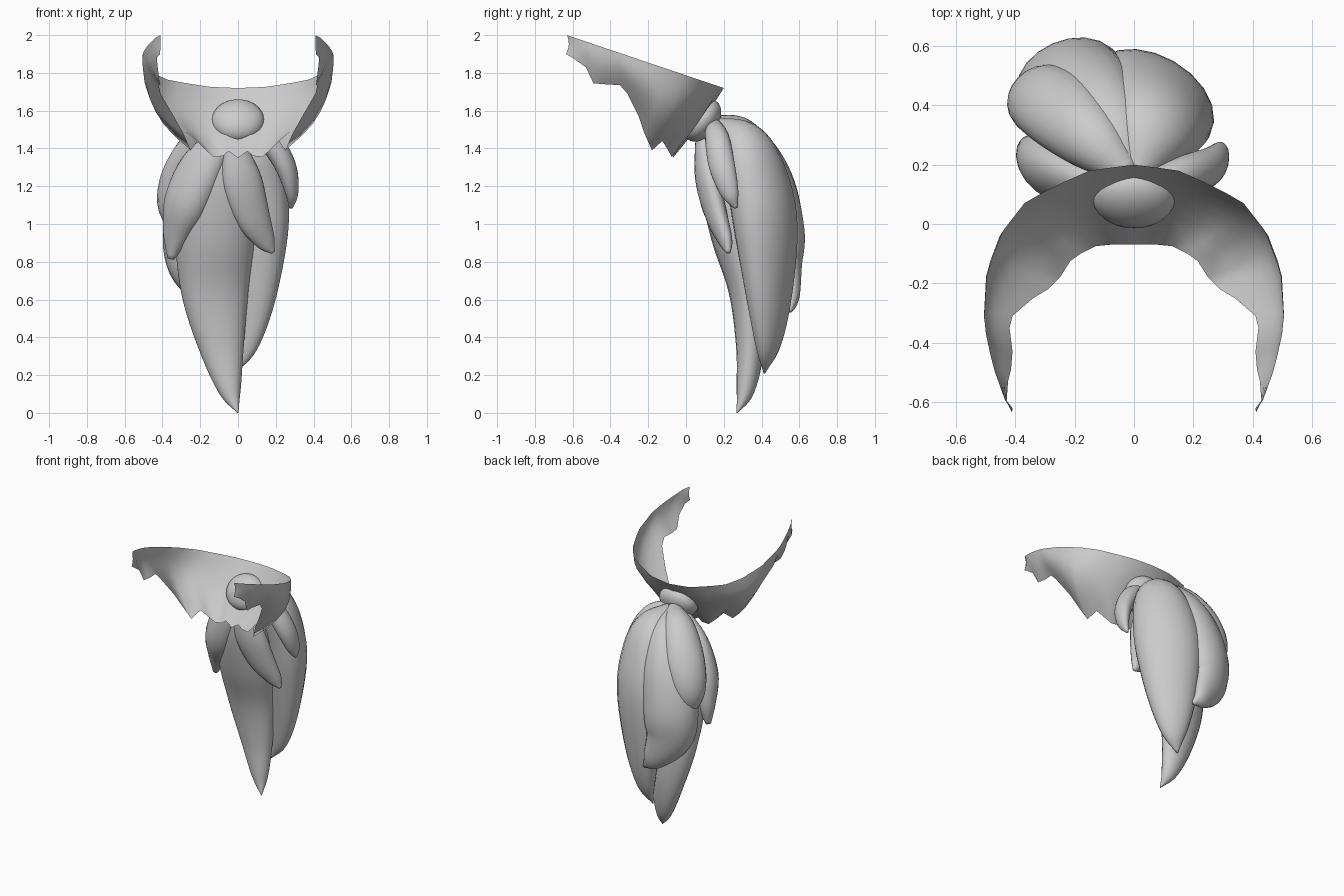
import bpy, math
from mathutils import Vector

hair = bpy.data.materials.new("grey_hair")
hair.diffuse_color = (0.6, 0.6, 0.6, 1)


def make(name, verts, faces):
    me = bpy.data.meshes.new(name)
    me.from_pydata(verts, [], faces)
    me.materials.append(hair)
    me.polygons.foreach_set("use_smooth", [True] * len(me.polygons))
    ob = bpy.data.objects.new(name, me)
    bpy.context.collection.objects.link(ob)
    return ob


def spline(pts, steps):
    # Catmull-Rom through points of any dimension
    p = [Vector(q) for q in pts]
    p = [2 * p[0] - p[1]] + p + [2 * p[-1] - p[-2]]
    out = []
    for i in range(1, len(p) - 2):
        a, b, c, d = p[i - 1:i + 3]
        for s in range(steps):
            t = s / steps
            out.append(0.5 * (2 * b + (c - a) * t + (2 * a - 5 * b + 4 * c - d) * t * t
                              + (3 * b - a - 3 * c + d) * t ** 3))
    return out + [p[-2]]


def lock(name, facing, pts, sides=20, steps=6):
    # Tapered strand: each point is x, y, z, half width, half thickness
    centre = spline([q[:3] for q in pts], steps)
    size = spline([q[3:] for q in pts], steps)
    face_dir = Vector(facing).normalized()
    verts, faces, n = [], [], len(centre)
    for i, c in enumerate(centre):
        tan = (centre[min(i + 1, n - 1)] - centre[max(i - 1, 0)]).normalized()
        across = tan.cross(face_dir).normalized()
        out = across.cross(tan)
        w, t = max(size[i][0], 0.003), max(size[i][1], 0.003)
        for k in range(sides):
            a = 2 * math.pi * k / sides
            verts.append(c + across * w * math.cos(a) + out * t * math.sin(a))
    for i in range(n - 1):
        for k in range(sides):
            j = (k + 1) % sides
            faces.append((i * sides + k, i * sides + j, (i + 1) * sides + j, (i + 1) * sides + k))
    faces.append(tuple(reversed(range(sides))))
    faces.append(tuple(range((n - 1) * sides, n * sides)))
    return make(name, verts, faces)


# Swept-back hair sheet: upper edge (x, y), ragged lower edge (x, y, z), outward bulge; mirrored
band = [
    ((0, .20), (0, -.07, 1.35), 0), ((.08, .19), (.05, -.07, 1.385), .01),
    ((.15, .18), (.08, -.07, 1.36), .025), ((.24, .14), (.13, -.075, 1.355), .045),
    ((.31, .105), (.18, -.10, 1.40), .065), ((.37, .07), (.215, -.125, 1.44), .08),
    ((.44, -.02), (.25, -.18, 1.39), .09), ((.475, -.11), (.29, -.22, 1.48), .08),
    ((.495, -.17), (.34, -.25, 1.57), .06), ((.505, -.32), (.41, -.31, 1.69), .035),
    ((.50, -.37), (.42, -.35, 1.735), .025), ((.485, -.44), (.41, -.43, 1.74), .025),
    ((.465, -.51), (.415, -.49, 1.745), .025), ((.455, -.54), (.425, -.53, 1.83), .015),
    ((.435, -.595), (.43, -.60, 1.88), .005), ((.41, -.63), (.412, -.635, 1.90), 0),
]
rows, verts, faces = 6, [], []
for u, l, b in band:
    top = Vector((u[0], u[1], 1.787 - 0.337 * u[1]))
    low = Vector(l)
    for r in range(rows + 1):
        t = r / rows
        verts.append(top.lerp(low, t) + Vector((b, 0.012, 0)) * math.sin(math.pi * t))
for i in range(len(band) - 1):
    for r in range(rows):
        a = i * (rows + 1) + r
        faces.append((a, a + 1, a + rows + 2, a + rows + 1))
sheet = make("hair_sheet", verts, faces)
mod = sheet.modifiers.new("mirror", 'MIRROR')
mod.use_clip = True

# Flattened hair tie on the sheet
bpy.ops.mesh.primitive_uv_sphere_add(segments=32, ring_count=16, radius=1, location=(0, .086, 1.548))
tie = bpy.context.object
tie.name = "hair_tie"
tie.scale = (.139, .083, .126)
tie.rotation_euler = (-math.atan2(.27, .36), 0, 0)
tie.data.materials.append(hair)
bpy.ops.object.shade_smooth()

# Ponytail strands
lock("long_front_lock", (0, -1, 0), [
    (-.03, .12, 1.50, .05, .04), (-.10, .20, 1.25, .19, .13), (-.12, .27, .95, .21, .14),
    (-.122, .325, .65, .18, .10), (-.087, .34, .35, .12, .075), (-.043, .315, .12, .06, .048),
    (0, .27, 0, .003, .003)])
lock("long_right_lock", (.5, .87, 0), [
    (.0, .15, 1.53, .04, .04), (.05, .30, 1.415, .155, .13), (.065, .385, 1.20, .21, .15),
    (.06, .425, .95, .22, .145), (.045, .44, .60, .165, .10), (.02, .435, .35, .09, .055),
    (-.025, .415, .21, .004, .004)])
lock("back_lock", (-.4, .92, 0), [
    (-.01, .16, 1.53, .04, .04), (-.07, .32, 1.42, .12, .11), (-.15, .42, 1.22, .17, .145),
    (-.215, .48, .97, .185, .14), (-.215, .505, .78, .16, .105), (-.125, .55, .61, .08, .05),
    (-.05, .55, .54, .012, .012)])
lock("left_back_lock", (-.72, .69, 0), [
    (-.01, .16, 1.54, .04, .04), (-.14, .285, 1.465, .11, .10), (-.265, .395, 1.30, .135, .10),
    (-.335, .44, 1.10, .105, .08), (-.31, .44, .91, .012, .012)])
lock("left_front_lock", (-.6, -.8, 0), [
    (-.03, .10, 1.49, .04, .04), (-.18, .145, 1.32, .12, .08), (-.27, .19, 1.12, .13, .10),
    (-.325, .235, .95, .08, .065), (-.355, .25, .815, .018, .018)])
lock("right_front_lock", (.2, -1, 0), [
    (-.035, .09, 1.48, .04, .04), (.015, .11, 1.25, .105, .06), (.075, .16, 1.05, .095, .055),
    (.145, .21, .91, .055, .035), (.185, .225, .85, .012, .012)])
lock("right_side_lock", (1, -.2, 0), [
    (.03, .14, 1.53, .04, .04), (.16, .165, 1.45, .065, .06), (.25, .19, 1.31, .07, .055),
    (.285, .23, 1.17, .05, .035), (.28, .265, 1.085, .01, .01)])
